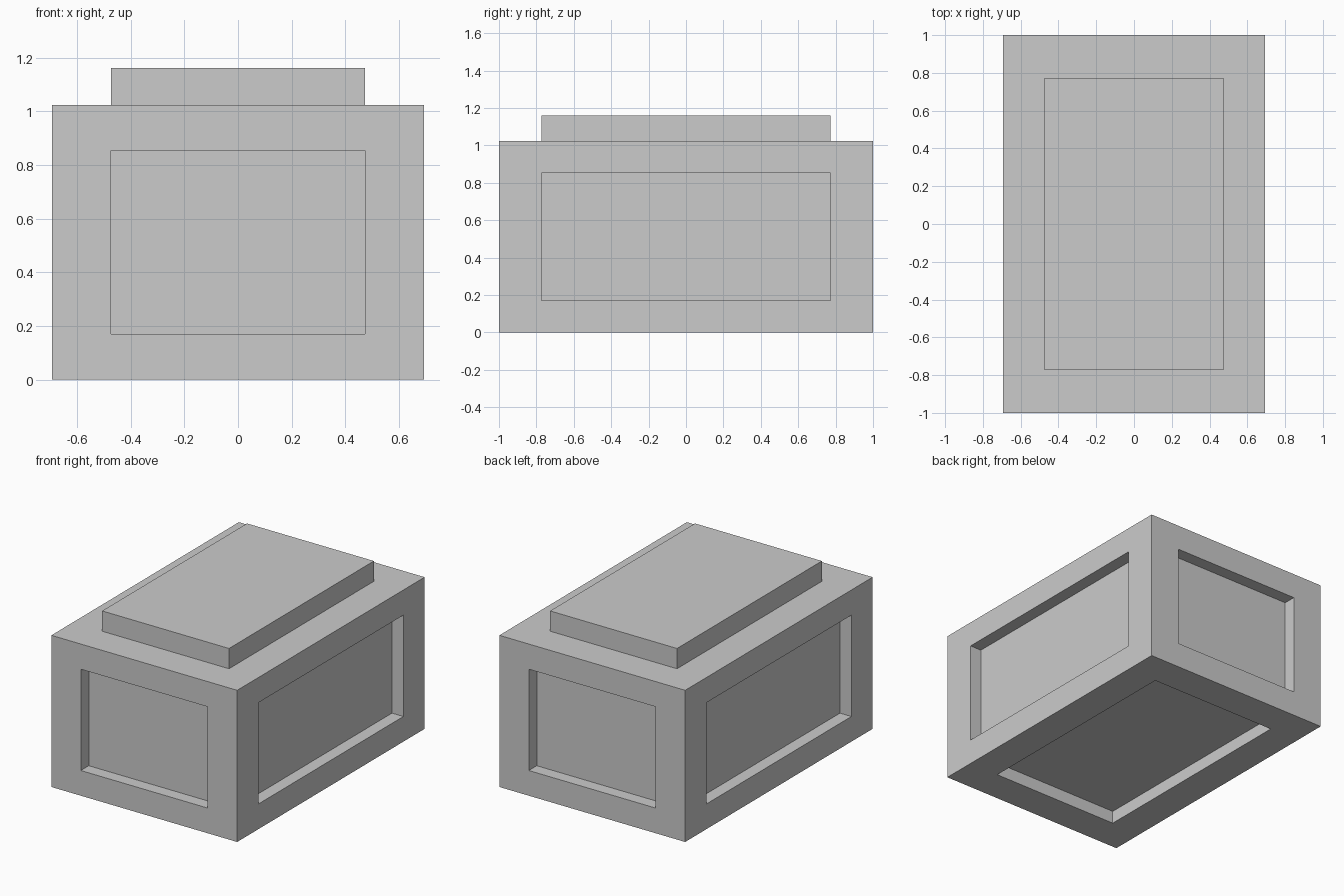
import bpy
import bmesh
from mathutils import Vector

if "Cube" in bpy.data.objects:
    bpy.data.objects.remove(bpy.data.objects["Cube"])

HALF = Vector((0.694, 1.0, 0.512))       # half size of the body
PANEL = Vector((0.474, 0.773, 0.342))    # half size of the panel on each face
RECESS, RAISE = -0.085, 0.137

# Body block
bm = bmesh.new()
bmesh.ops.create_cube(bm, size=2)
for v in bm.verts:
    v.co = Vector(v.co[i] * HALF[i] for i in range(3))
bm.normal_update()


def place_panel(face, normal, axis, offset):
    """Move the inner face to the panel outline at an offset from the body side."""
    for v in face.verts:
        for i in range(3):
            if i == axis:
                v.co[i] = normal[i] * (HALF[i] + offset)
            else:
                v.co[i] = PANEL[i] if v.co[i] > 0 else -PANEL[i]


# Raised panel on top, recessed panels on the other five sides
for face in list(bm.faces):
    normal = Vector(round(c) for c in face.normal)
    axis = max(range(3), key=lambda i: abs(normal[i]))
    depth = RAISE if normal.z > 0 else RECESS
    for offset in (0.0, depth):
        bmesh.ops.inset_individual(bm, faces=[face], thickness=0.05)
        place_panel(face, normal, axis, offset)

bmesh.ops.translate(bm, verts=bm.verts, vec=(0, 0, HALF.z))
bmesh.ops.recalc_face_normals(bm, faces=bm.faces)

mesh = bpy.data.meshes.new("panelled_block")
bm.to_mesh(mesh)
bm.free()
block = bpy.data.objects.new("panelled_block", mesh)
bpy.context.collection.objects.link(block)
